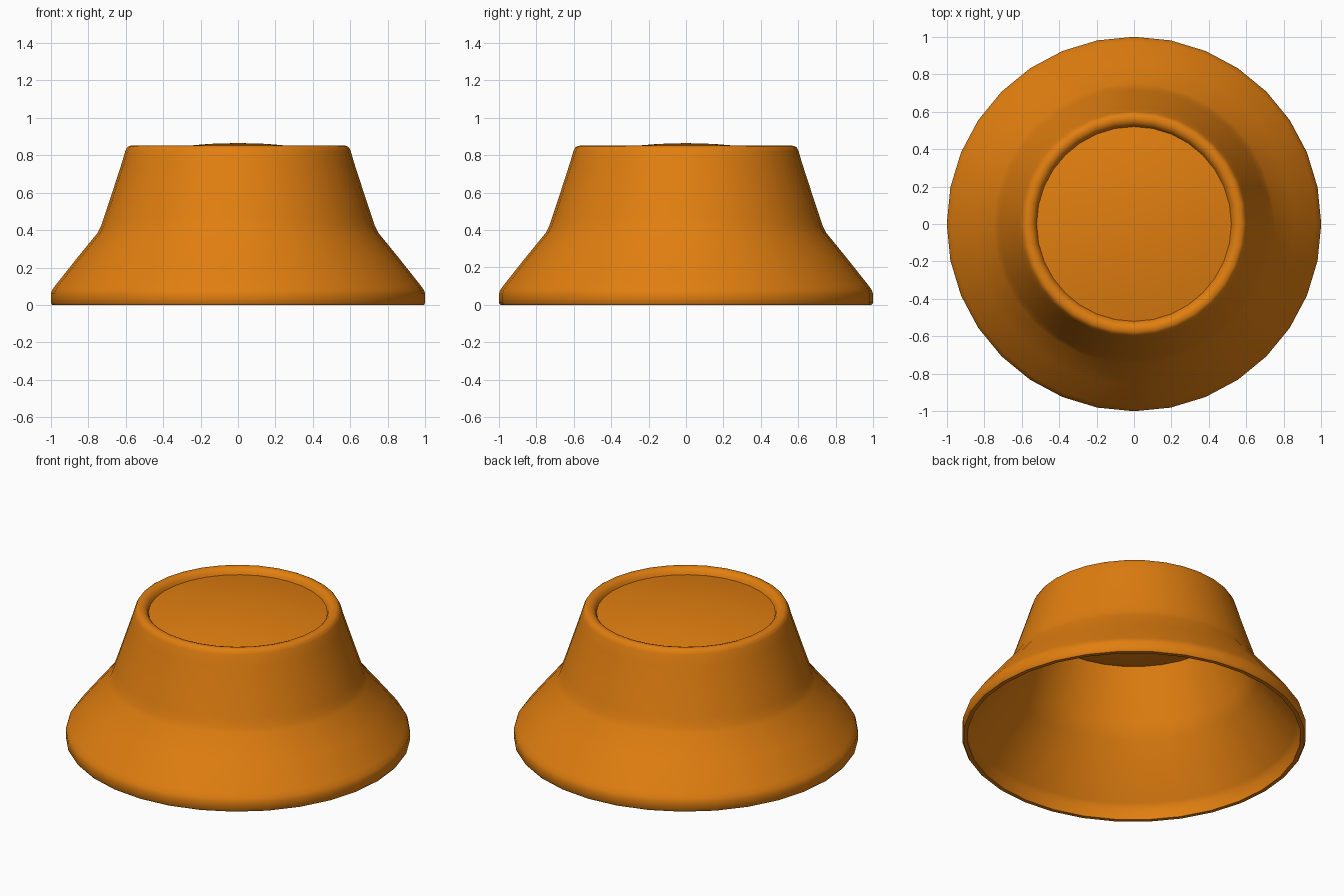
import bpy, bmesh, math

if "Cube" in bpy.data.objects:
    bpy.data.objects.remove(bpy.data.objects["Cube"])

SIDES = 32

orange = bpy.data.materials.new("orange")
orange.diffuse_color = (0.75, 0.21, 0.005, 1)
orange.use_nodes = True
orange.node_tree.nodes["Principled BSDF"].inputs["Base Color"].default_value = orange.diffuse_color


def lathe(name, profile, angle):
    """Spin (radius, height) points around z; radius 0 makes a pole."""
    bm = bmesh.new()
    rings = []
    for r, z in profile:
        if r == 0:
            rings.append([bm.verts.new((0, 0, z))] * SIDES)
        else:
            rings.append([bm.verts.new((r * math.sin(2 * math.pi * i / SIDES),
                                        r * math.cos(2 * math.pi * i / SIDES), z))
                          for i in range(SIDES)])
    for a, b in zip(rings, rings[1:]):
        for i in range(SIDES):
            j = (i + 1) % SIDES
            corners = list(dict.fromkeys((a[i], a[j], b[j], b[i])))
            if len(corners) > 2:
                bm.faces.new(corners)
    # Weld the closed profile seam
    bmesh.ops.remove_doubles(bm, verts=bm.verts, dist=0.0005)
    bmesh.ops.recalc_face_normals(bm, faces=bm.faces)
    mesh = bpy.data.meshes.new(name)
    bm.to_mesh(mesh)
    bm.free()
    mesh.materials.append(orange)
    obj = bpy.data.objects.new(name, mesh)
    bpy.context.collection.objects.link(obj)
    bpy.ops.object.select_all(action='DESELECT')
    obj.select_set(True)
    bpy.context.view_layer.objects.active = obj
    bpy.ops.object.shade_smooth_by_angle(angle=math.radians(angle))
    return obj


def dome_z(r):
    return 0.865 - 0.19 * r * r


# Flared shell: inside up from the rim, dome underside, dome top, lip, outside
inside = [(0.968, 0.004), (0.965, 0.07), (0.945, 0.10), (0.715, 0.385),
          (0.68, 0.48), (0.575, 0.80)]
radii = (0.15, 0.30, 0.42, 0.52)
underside = [(r, dome_z(r) - 0.03) for r in reversed(radii)] + [(0, dome_z(0) - 0.03)]
dome = [(0, dome_z(0))] + [(r, dome_z(r)) for r in radii]
lip = [(0.528, 0.832), (0.542, 0.846), (0.56, 0.852), (0.578, 0.850),
       (0.592, 0.842), (0.602, 0.822)]
outside = [(0.62, 0.76), (0.685, 0.56), (0.715, 0.47), (0.732, 0.42), (0.75, 0.385),
           (0.86, 0.25), (0.975, 0.105), (0.993, 0.08), (1.0, 0.06),
           (1.0, 0.01), (0.992, 0.0)]
profile = inside + underside + dome + lip + outside + [(0.968, 0.0), inside[0]]

lathe("flared_cap", profile, 40)
